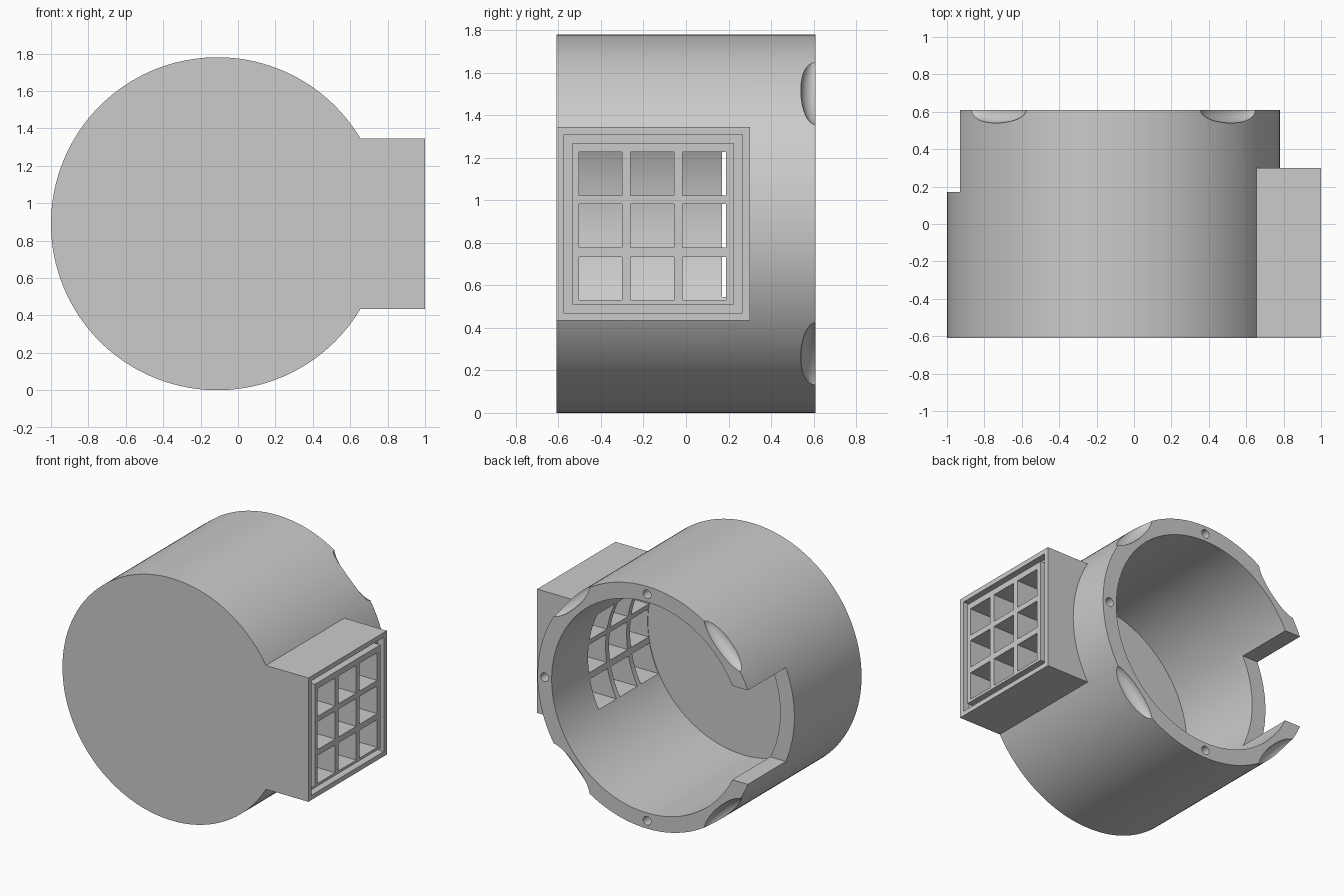
import bpy, math
from mathutils import Matrix, Vector

if "Cube" in bpy.data.objects:
    bpy.data.objects.remove(bpy.data.objects["Cube"], do_unlink=True)

CX, CZ = -0.11, 0.89            # axis of the drum
R_OUT, R_IN = 0.89, 0.775
FRONT, BACK = -0.61, 0.61

grey = bpy.data.materials.new("light_grey")
grey.use_nodes = True
grey.diffuse_color = (0.6, 0.6, 0.6, 1)
grey.node_tree.nodes["Principled BSDF"].inputs["Base Color"].default_value = (0.6, 0.6, 0.6, 1)


def box(name, low, high):
    low, high = Vector(low), Vector(high)
    bpy.ops.mesh.primitive_cube_add(size=1, location=(low + high) / 2)
    ob = bpy.context.object
    ob.name = name
    ob.data.transform(Matrix.Diagonal((*(high - low), 1)))
    return ob


def rod(name, x, z, radius, y0, y1, sides):
    bpy.ops.mesh.primitive_cylinder_add(vertices=sides, radius=radius, depth=y1 - y0,
                                        location=(x, (y0 + y1) / 2, z),
                                        rotation=(math.pi / 2, 0, 0))
    bpy.context.object.name = name
    return bpy.context.object


def combine(target, tool, operation="DIFFERENCE"):
    mod = target.modifiers.new("combine", "BOOLEAN")
    mod.operation, mod.solver, mod.object = operation, "EXACT", tool
    bpy.context.view_layer.objects.active = target
    bpy.ops.object.modifier_apply(modifier=mod.name)
    bpy.data.objects.remove(tool, do_unlink=True)


# Drum with a square port on its side
housing = rod("drum_housing", CX, CZ, R_OUT, FRONT, BACK, 160)
combine(housing, box("port", (0.4, FRONT, 0.435), (1, 0.3, 1.345)), "UNION")

# Hollow interior, open at the back
combine(housing, rod("bore", CX, CZ, R_IN, -0.508, BACK + 0.2, 160))

# Notch in the wall opposite the port
combine(housing, box("notch", (-1.2, 0.17, CZ - 0.345), (-0.5, 0.9, CZ + 0.345)))

# Grid of nine square openings through the port
for y in (-0.402, -0.158, 0.086):
    for z in (0.632, 0.88, 1.124):
        combine(housing, box("opening", (0.3, y - 0.102, z - 0.102),
                             (1.2, y + 0.102, z + 0.102)))

# Square groove around the grid
Y0, Y1, Z0, Z1, W = -0.575, 0.265, 0.47, 1.31, 0.04
for a, b, c, d in ((Y0, Y1, Z0, Z0 + W), (Y0, Y1, Z1 - W, Z1),
                   (Y0, Y0 + W, Z0, Z1), (Y1 - W, Y1, Z0, Z1)):
    combine(housing, box("groove", (0.95, a, c), (1.1, b, d)))

# Finger scallops on the diagonals of the back rim
for k in range(4):
    ang = math.radians(45 + 90 * k)
    bpy.ops.mesh.primitive_uv_sphere_add(segments=48, ring_count=24, radius=1)
    scallop = bpy.context.object
    scallop.data.transform(
        Matrix.Translation((CX + R_OUT * math.cos(ang), BACK, CZ + R_OUT * math.sin(ang)))
        @ Matrix.Rotation(-ang, 4, "Y") @ Matrix.Diagonal((0.07, 0.07, 0.22, 1)))
    combine(housing, scallop)

# Screw holes in the back rim
R_MID = (R_IN + R_OUT) / 2
for dx, dz in ((1, 0), (0, 1), (0, -1)):
    combine(housing, rod("screw_hole", CX + dx * R_MID, CZ + dz * R_MID, 0.032,
                         BACK - 0.2, BACK + 0.1, 24))

# Colour and shading
housing.data.materials.clear()
housing.data.materials.append(grey)
for face in housing.data.polygons:
    face.material_index = 0
bpy.ops.object.select_all(action="DESELECT")
housing.select_set(True)
bpy.context.view_layer.objects.active = housing
bpy.ops.object.shade_smooth_by_angle(angle=math.radians(30))
